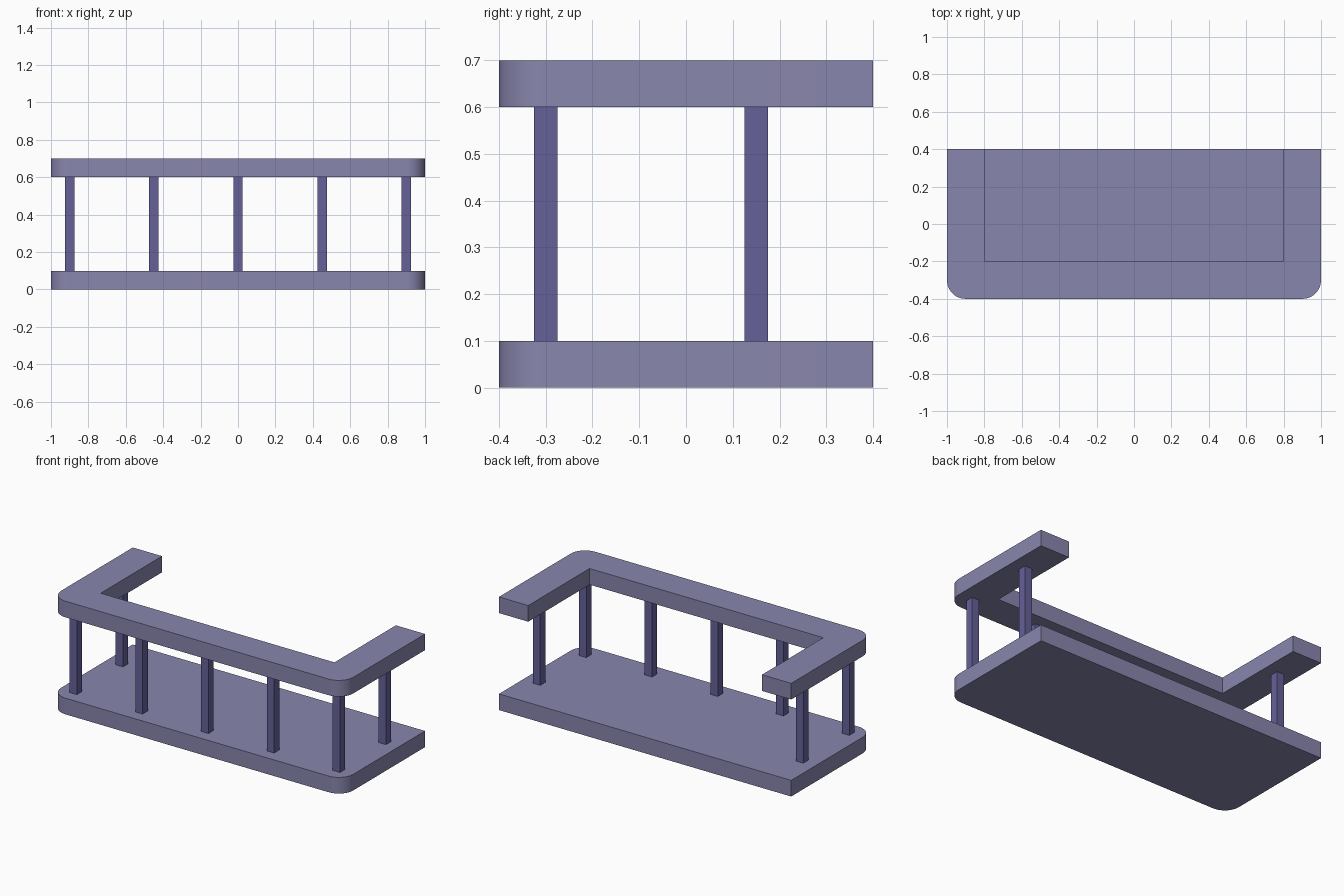
import bpy, bmesh
from math import sin, cos, pi, radians

if "Cube" in bpy.data.objects:
    bpy.data.objects.remove(bpy.data.objects["Cube"])

R, SEG = 0.1, 12


def material(name, color):
    m = bpy.data.materials.new(name)
    m.diffuse_color = (*color, 1)
    m.use_nodes = True
    m.node_tree.nodes["Principled BSDF"].inputs["Base Color"].default_value = m.diffuse_color
    return m


stone = material("pale_violet", (0.25, 0.24, 0.42))
dark = material("deep_violet", (0.13, 0.12, 0.32))


def prism(name, outline, z0, z1, mat):
    """Extrude a counter-clockwise outline from z0 to z1."""
    bm = bmesh.new()
    face = bm.faces.new([bm.verts.new((x, y, z0)) for x, y in outline])
    ext = bmesh.ops.extrude_face_region(bm, geom=[face])
    for v in ext["geom"]:
        if isinstance(v, bmesh.types.BMVert):
            v.co.z = z1
    bmesh.ops.recalc_face_normals(bm, faces=bm.faces)
    me = bpy.data.meshes.new(name)
    bm.to_mesh(me)
    bm.free()
    me.materials.append(mat)
    ob = bpy.data.objects.new(name, me)
    bpy.context.collection.objects.link(ob)
    bpy.ops.object.select_all(action='DESELECT')
    ob.select_set(True)
    bpy.context.view_layer.objects.active = ob
    bpy.ops.object.shade_smooth_by_angle(angle=radians(30))
    return ob


def corner(cx, cy, start):
    return [(cx + R * cos(start + pi / 2 * i / SEG), cy + R * sin(start + pi / 2 * i / SEG))
            for i in range(SEG + 1)]


# Outer outline: square at the back, rounded at the front
outer = ([(-1, 0.4)] + corner(-1 + R, -0.4 + R, pi)
         + corner(1 - R, -0.4 + R, 1.5 * pi) + [(1, 0.4)])

# Floor slab and U-shaped handrail
prism("floor_slab", outer, 0, 0.1, stone)
prism("handrail", outer + [(0.8, 0.4), (0.8, -0.2), (-0.8, -0.2), (-0.8, 0.4)], 0.6, 0.7, stone)

# Square balusters along the front and one on each side
spots = [(x, -0.3) for x in (-0.9, -0.45, 0, 0.45, 0.9)] + [(-0.9, 0.15), (0.9, 0.15)]
h = 0.025
for i, (x, y) in enumerate(spots):
    prism(f"baluster_{i + 1}", [(x - h, y - h), (x + h, y - h), (x + h, y + h), (x - h, y + h)],
          0.1, 0.6, dark)
